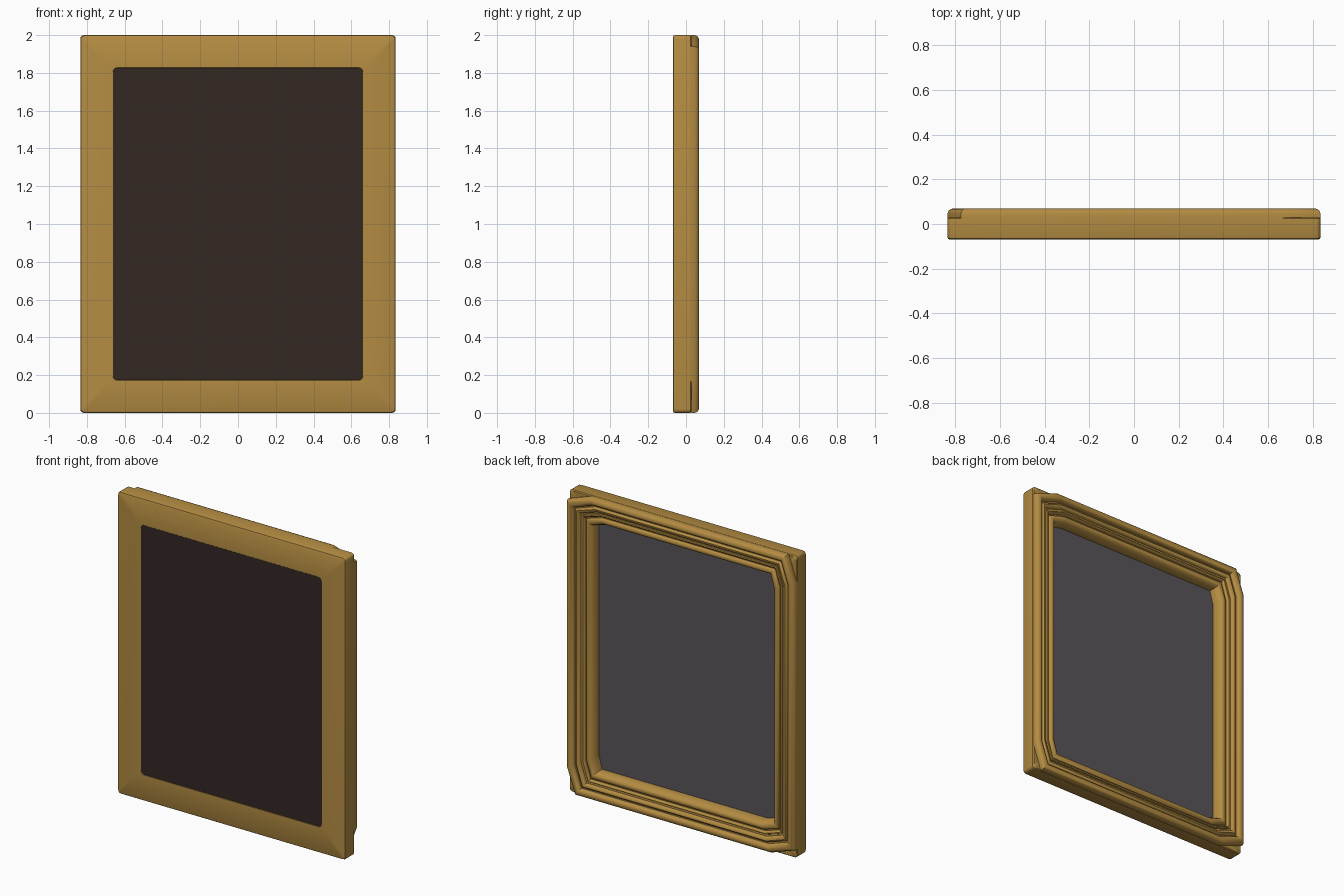
import bpy, bmesh, math

if "Cube" in bpy.data.objects:
    bpy.data.objects.remove(bpy.data.objects["Cube"])

HALF_W, HALF_H = 0.835, 1.0   # outer half sizes, centred on z = 1


def material(name, rgb):
    m = bpy.data.materials.new(name)
    m.diffuse_color = (*rgb, 1)
    m.use_nodes = True
    m.node_tree.nodes["Principled BSDF"].inputs["Base Color"].default_value = m.diffuse_color
    return m


def rounded_loop(inset, r, steps=4):
    """Rounded rectangle outline in x, z."""
    w, h = HALF_W - inset, HALF_H - inset
    pts = []
    for i, (sx, sz) in enumerate([(1, 1), (-1, 1), (-1, -1), (1, -1)]):
        for k in range(steps + 1):
            a = math.pi / 2 * (i + k / steps)
            pts.append((sx * (w - r) + r * math.cos(a),
                        1 + sz * (h - r) + r * math.sin(a)))
    return pts


def swirl_loop(inset, long, short):
    """Rectangle whose corners are cut unevenly, turning around the frame."""
    w, h = HALF_W - inset, HALF_H - inset
    return [(w, 1 + h - short), (w - long, 1 + h),
            (-w + short, 1 + h), (-w, 1 + h - long),
            (-w, 1 - h + short), (-w + long, 1 - h),
            (w - short, 1 - h), (w, 1 - h + long)]


def loft(name, loops, mat, ring=True, caps=False):
    """Skin a list of (outline, y) loops."""
    bm = bmesh.new()
    rows = [[bm.verts.new((x, y, z)) for x, z in pts] for pts, y in loops]
    n = len(rows[0])
    pairs = list(zip(rows, rows[1:]))
    if ring:
        pairs.append((rows[-1], rows[0]))
    for a, b in pairs:
        for i in range(n):
            j = (i + 1) % n
            bm.faces.new((a[i], a[j], b[j], b[i]))
    if caps:
        bm.faces.new(rows[0])
        bm.faces.new(rows[-1])
    bmesh.ops.recalc_face_normals(bm, faces=bm.faces)
    me = bpy.data.meshes.new(name)
    bm.to_mesh(me)
    bm.free()
    me.materials.append(mat)
    ob = bpy.data.objects.new(name, me)
    bpy.context.collection.objects.link(ob)
    bpy.ops.object.select_all(action='DESELECT')
    ob.select_set(True)
    bpy.context.view_layer.objects.active = ob
    bpy.ops.object.shade_smooth_by_angle(angle=math.radians(40))
    return ob


gold = material("gold", (0.46, 0.265, 0.055))
dark = material("dark_backing", (0.033, 0.021, 0.017))
grey = material("picture_grey", (0.10, 0.09, 0.105))

# flat slab with a rounded opening: inset, y, corner radius
slab = [(0.172, -0.07, 0.025), (0.012, -0.07, 0.015), (0.003, -0.066, 0.02),
        (0.0, -0.058, 0.02), (0.0, 0.024, 0.02), (0.006, 0.03, 0.02),
        (0.05, 0.03, 0.02), (0.165, 0.0, 0.025), (0.175, -0.01, 0.025),
        (0.175, -0.066, 0.025)]
loft("frame_slab", [(rounded_loop(o, r), y) for o, y, r in slab], gold)

# stepped moulding on the other side: inset, y
profile = [(0.001, 0.022), (0.0, 0.046), (0.005, 0.059), (0.015, 0.067),
           (0.027, 0.07), (0.039, 0.066), (0.047, 0.056), (0.050, 0.043),
           (0.058, 0.042), (0.061, 0.050), (0.070, 0.056), (0.080, 0.054),
           (0.088, 0.046), (0.091, 0.036), (0.100, 0.035), (0.103, 0.042),
           (0.110, 0.044), (0.117, 0.038), (0.120, 0.027), (0.127, 0.027),
           (0.131, 0.036), (0.141, 0.042), (0.153, 0.041), (0.164, 0.033),
           (0.170, 0.020), (0.175, 0.012), (0.175, -0.035), (0.12, -0.035)]
loops = []
for o, y in profile:
    t = o / 0.175
    loops.append((swirl_loop(o, 0.17 - 0.08 * t, 0.06 - 0.035 * t), y))
loft("moulding", loops, gold)

# dark panel on the flat side and the picture inside the moulding
loft("backing_panel", [(rounded_loop(0.173, 0.025), y) for y in (-0.068, -0.045)],
     dark, ring=False, caps=True)
loft("picture_panel", [(rounded_loop(0.17, 0.02), y) for y in (-0.044, -0.03)],
     grey, ring=False, caps=True)
